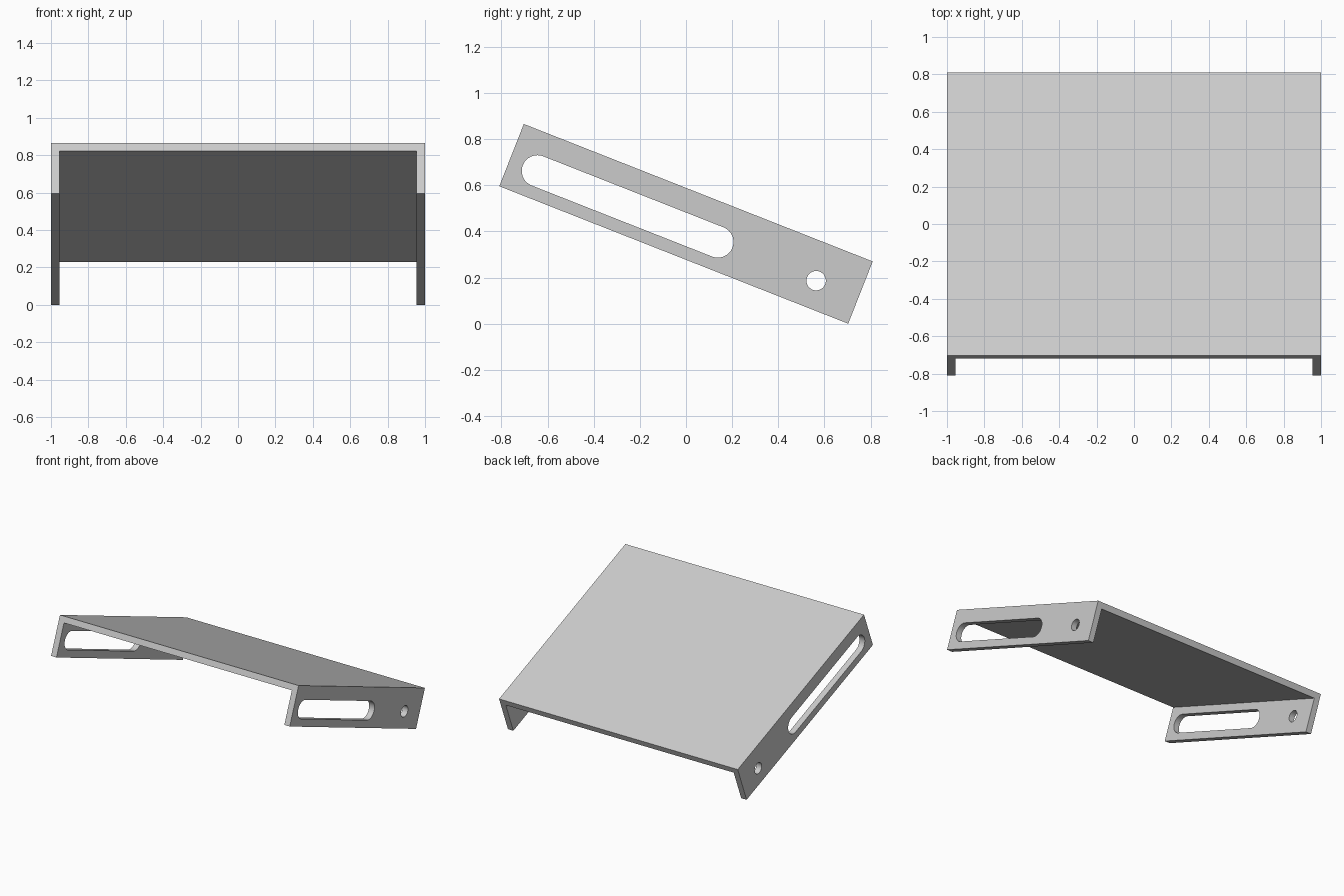
import bpy, bmesh, math
from mathutils import Matrix

if "Cube" in bpy.data.objects:
    bpy.data.objects.remove(bpy.data.objects["Cube"], do_unlink=True)

LENGTH, HEIGHT, WALL = 1.625, 0.29, 0.045
TILT = math.radians(21.5)
MID = -WALL / 2          # centre line of the cutouts on the side flanges

grey = bpy.data.materials.new("light grey")
grey.use_nodes = True
colour = (0.6, 0.6, 0.6, 1)
grey.diffuse_color = colour
grey.node_tree.nodes["Principled BSDF"].inputs["Base Color"].default_value = colour


def extrude(name, points, direction):
    """Extrude a closed outline into a solid."""
    bm = bmesh.new()
    face = bm.faces.new([bm.verts.new(p) for p in points])
    out = bmesh.ops.extrude_face_region(bm, geom=[face])
    verts = [g for g in out["geom"] if isinstance(g, bmesh.types.BMVert)]
    bmesh.ops.translate(bm, vec=direction, verts=verts)
    bmesh.ops.recalc_face_normals(bm, faces=bm.faces)
    mesh = bpy.data.meshes.new(name)
    bm.to_mesh(mesh)
    bm.free()
    mesh.materials.append(grey)
    obj = bpy.data.objects.new(name, mesh)
    bpy.context.collection.objects.link(obj)
    return obj


def capsule(start, end, radius, steps=24):
    """Outline with round ends; start == end gives a circle."""
    points = []
    for centre, first in ((end, -math.pi / 2), (start, math.pi / 2)):
        for i in range(steps + (start != end)):
            a = first + math.pi * i / steps
            points.append((-1.2, centre + radius * math.cos(a), MID + radius * math.sin(a)))
    return points


# Channel: flat top panel with a flange down each side
h, inner = HEIGHT / 2, 1 - WALL
half = [(1, h), (1, -h), (inner, -h), (inner, h - WALL)]
section = half + [(-x, z) for x, z in reversed(half)]
bracket = extrude("sloped_panel_with_flanges",
                  [(x, -LENGTH / 2, z) for x, z in section], (0, LENGTH, 0))

# Long slot and round hole through both flanges
bpy.context.view_layer.objects.active = bracket
for name, outline in (("slot_cutter", capsule(-0.683, 0.157, 0.068)),
                      ("hole_cutter", capsule(0.615, 0.615, 0.042))):
    cutter = extrude(name, outline, (2.4, 0, 0))
    cutter.hide_render = True
    cut = bracket.modifiers.new(name, "BOOLEAN")
    cut.operation, cut.solver, cut.object = "DIFFERENCE", "EXACT", cutter
    bpy.ops.object.modifier_apply(modifier=cut.name)
    bpy.data.objects.remove(cutter, do_unlink=True)

# Tilt down towards the back and rest on the ground
rest = (LENGTH * math.sin(TILT) + HEIGHT * math.cos(TILT)) / 2
bracket.data.transform(Matrix.Translation((0, 0, rest)) @ Matrix.Rotation(-TILT, 4, "X"))

bpy.ops.object.select_all(action="DESELECT")
bracket.select_set(True)
bpy.ops.object.shade_smooth_by_angle(angle=math.radians(30))
